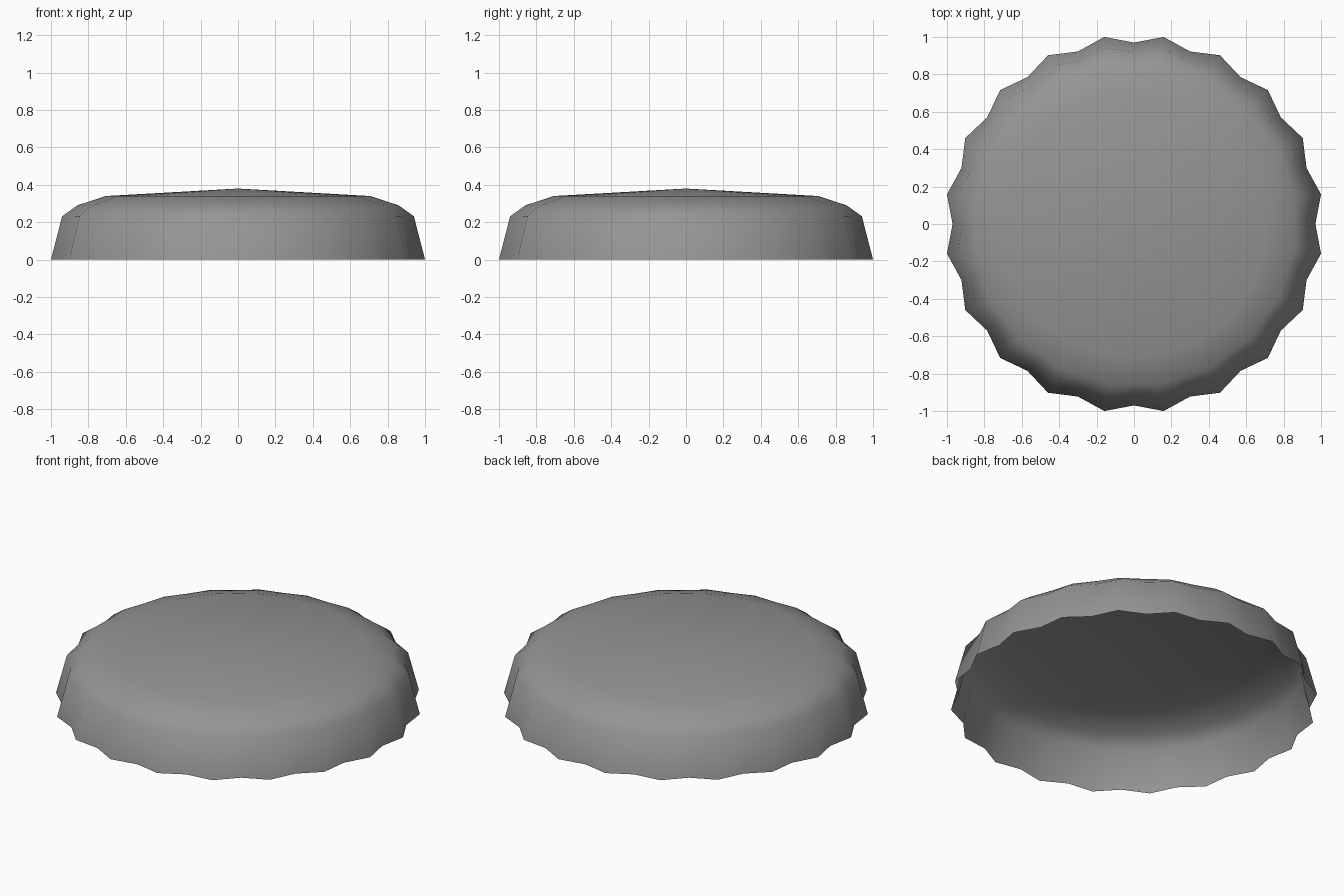
import bpy, bmesh, math

if "Cube" in bpy.data.objects:
    bpy.data.objects.remove(bpy.data.objects["Cube"])

TEETH = 20
# crest radius, groove radius, height, from rim to crown
RINGS = [(1.0125, 0.97, 0.0), (0.952, 0.92, 0.232),
         (0.87, 0.855, 0.29), (0.712, 0.708, 0.34)]
APEX = 0.38

bm = bmesh.new()

# Fluted skirt and rounded shoulder
n = TEETH * 2
loops = []
for crest, groove, z in RINGS:
    loop = []
    for i in range(n):
        r = crest if i % 2 else groove
        a = math.pi * i / TEETH
        loop.append(bm.verts.new((r * math.cos(a), r * math.sin(a), z)))
    loops.append(loop)
for low, high in zip(loops, loops[1:]):
    for i in range(n):
        j = (i + 1) % n
        bm.faces.new((low[i], low[j], high[j], high[i]))

# Shallow domed top
tip = bm.verts.new((0, 0, APEX))
for i in range(n):
    bm.faces.new((loops[-1][i], loops[-1][(i + 1) % n], tip))

for f in bm.faces:
    f.smooth = True
mesh = bpy.data.meshes.new("crimped_cap")
bm.to_mesh(mesh)
bm.free()

# Dark grey metal
metal = bpy.data.materials.new("dark_metal")
metal.diffuse_color = (0.3, 0.3, 0.3, 1)
metal.use_nodes = True
metal.node_tree.nodes["Principled BSDF"].inputs["Base Color"].default_value = metal.diffuse_color
mesh.materials.append(metal)

cap = bpy.data.objects.new("crimped_cap", mesh)
bpy.context.collection.objects.link(cap)
